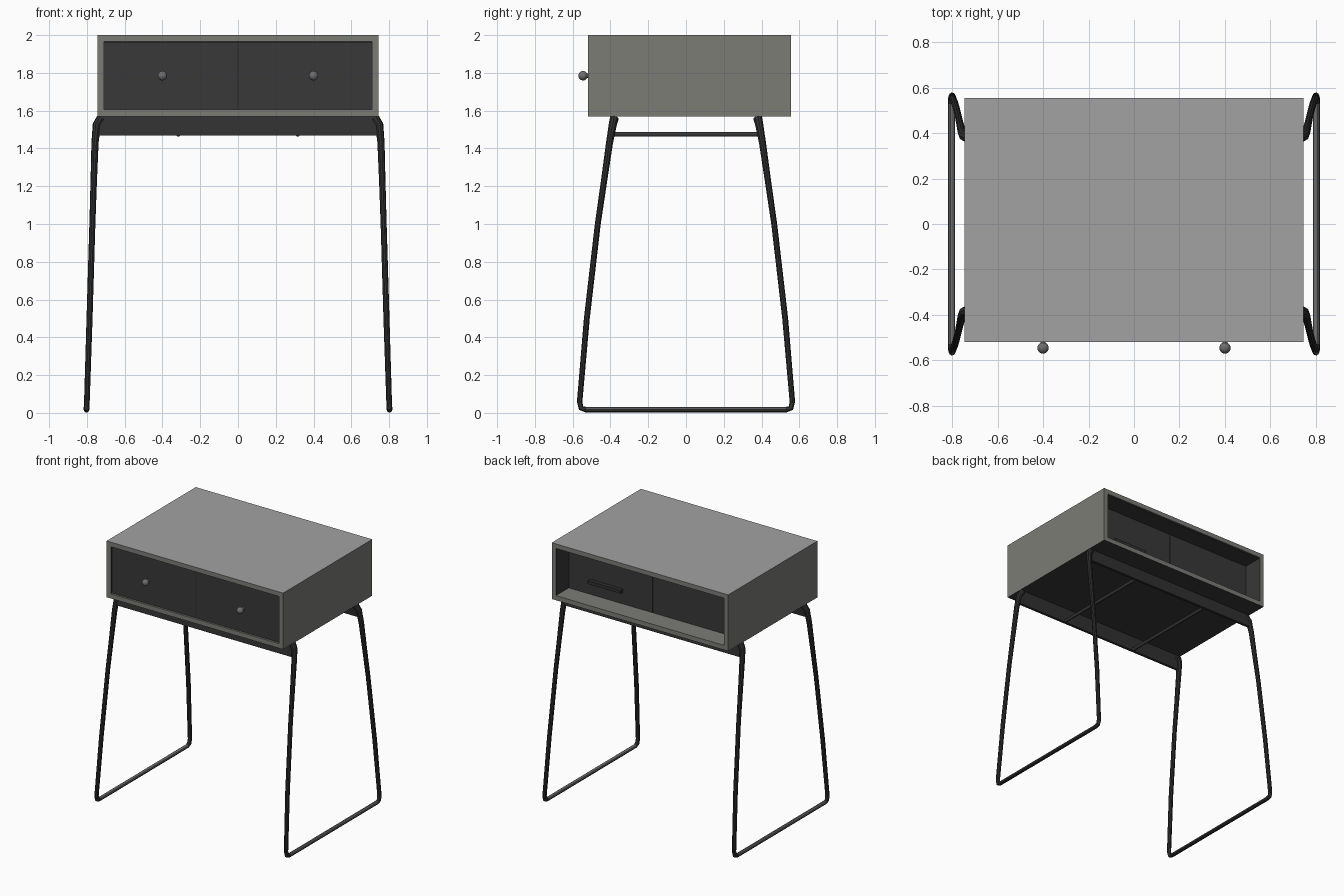
import bpy, bmesh
from mathutils import Vector

old = bpy.data.objects.get("Cube")
if old:
    bpy.data.objects.remove(old, do_unlink=True)


def material(name, r, g, b):
    m = bpy.data.materials.new(name)
    m.use_nodes = True
    m.diffuse_color = (r, g, b, 1)
    bsdf = next(n for n in m.node_tree.nodes if n.type == 'BSDF_PRINCIPLED')
    bsdf.inputs["Base Color"].default_value = (r, g, b, 1)
    bsdf.inputs["Roughness"].default_value = 0.7
    return m


top_grey = material("top_grey", 0.36, 0.36, 0.36)
shell_grey = material("shell_grey", 0.20, 0.20, 0.18)
charcoal = material("charcoal", 0.04, 0.04, 0.04)
steel_black = material("steel_black", 0.03, 0.03, 0.03)
worn_steel = material("worn_steel", 0.16, 0.16, 0.16)


def finish(name, bm, mats):
    me = bpy.data.meshes.new(name)
    bm.to_mesh(me)
    bm.free()
    for m in mats:
        me.materials.append(m)
    ob = bpy.data.objects.new(name, me)
    bpy.context.collection.objects.link(ob)
    return ob


def box(name, lo, hi, mat, facing=None, other=None):
    """Box between two corners; faces turned towards 'facing' take 'other'."""
    lo, hi = Vector(lo), Vector(hi)
    bm = bmesh.new()
    bmesh.ops.create_cube(bm, size=1)
    for v in bm.verts:
        v.co = Vector(a + (b - a) * (c + 0.5) for a, b, c in zip(lo, hi, v.co))
    bm.normal_update()
    if facing:
        for f in bm.faces:
            if f.normal.dot(Vector(facing)) > 0.5:
                f.material_index = 1
    return finish(name, bm, [mat, other] if other else [mat])


# Cabinet shell, open at front and back
X, FRONT, BACK, LOW, HIGH, T = 0.745, -0.52, 0.555, 1.57, 2.0, 0.035
box("cabinet_top", (-X, FRONT, HIGH - T), (X, BACK, HIGH), shell_grey, (0, 0, 1), top_grey)
box("cabinet_floor", (-X, FRONT, LOW), (X, BACK, LOW + T), shell_grey, (0, 0, -1), charcoal)
box("cabinet_ceiling_lining", (-X + T, -0.48, HIGH - T - 0.005),
    (X - T, BACK - 0.01, HIGH - T), charcoal)
for side, s in (("left", 1), ("right", -1)):
    xs = sorted((s * X, s * (X - T)))
    box(side + "_cabinet_side", (xs[0], FRONT, LOW + T), (xs[1], BACK, HIGH - T),
        shell_grey, (-s, 0, 0), charcoal)

    # Drawer with a narrow seam in the middle
    xs = sorted((s * 0.002, s * (X - T)))
    box(side + "_drawer", (xs[0], -0.505, LOW + T), (xs[1], 0.40, HIGH - T - 0.005), charcoal)

    # Knob: lathe-like stem and ball
    for part, radius, depth, y in (("stem", 0.011, 0.04, -0.52), ("knob", 0.025, 0, -0.545)):
        if depth:
            bpy.ops.mesh.primitive_cylinder_add(vertices=16, radius=radius, depth=depth,
                                                location=(s * 0.4, y, 1.785),
                                                rotation=(1.5708, 0, 0))
        else:
            bpy.ops.mesh.primitive_uv_sphere_add(segments=20, ring_count=12, radius=radius,
                                                 location=(s * 0.4, y, 1.785))
        ob = bpy.context.object
        ob.name = side + "_knob_" + part
        ob.data.materials.append(worn_steel)
        bpy.ops.object.shade_smooth_by_angle()

# Pull bar on the back of one drawer
box("rear_pull_bar", (0.25, 0.40, 1.695), (0.53, 0.43, 1.72), steel_black)
box("drawer_seam", (-0.004, -0.506, LOW + T), (0.004, -0.504, HIGH - T), steel_black)

# Half of a leg frame, from the cabinet down to the floor bar: x, y, z, radius
HALF = [(0.725, 0.380, 1.560, 0.024), (0.748, 0.388, 1.525, 0.022),
        (0.757, 0.405, 1.430, 0.019), (0.764, 0.435, 1.220, 0.017),
        (0.771, 0.467, 1.000, 0.016), (0.786, 0.525, 0.500, 0.016),
        (0.800, 0.563, 0.060, 0.015), (0.802, 0.556, 0.026, 0.015),
        (0.802, 0.530, 0.017, 0.015)]


def leg_frame(name, s):
    path = [(s * x, -y, z, r) for x, y, z, r in HALF]
    path += [(s * x, y, z, r) for x, y, z, r in reversed(HALF)]
    cu = bpy.data.curves.new(name, 'CURVE')
    cu.dimensions = '3D'
    cu.bevel_depth = 1
    cu.bevel_resolution = 3
    cu.use_fill_caps = True
    sp = cu.splines.new('POLY')
    sp.points.add(len(path) - 1)
    for p, (x, y, z, r) in zip(sp.points, path):
        p.co = (x, y, z, 1)
        p.radius = r
    ob = bpy.data.objects.new(name, cu)
    bpy.context.collection.objects.link(ob)
    bpy.ops.object.select_all(action='DESELECT')
    ob.select_set(True)
    bpy.context.view_layer.objects.active = ob
    bpy.ops.object.convert(target='MESH')
    ob = bpy.context.object
    ob.data.materials.clear()
    for m in (steel_black, worn_steel):
        ob.data.materials.append(m)
    # Worn upper side of the floor bar
    for f in ob.data.polygons:
        worn = f.center.z < 0.05 and abs(f.center.y) < 0.5 and f.normal.z > 0.2
        f.material_index = 1 if worn else 0
    bpy.ops.object.shade_smooth_by_angle()


leg_frame("left_leg_frame", 1)
leg_frame("right_leg_frame", -1)

# Aprons, leaning outwards like the legs
for name, s in (("front_apron", -1), ("back_apron", 1)):
    ob = box(name, (-0.735, s * 0.385 - 0.01, 1.468), (0.735, s * 0.385 + 0.01, LOW), steel_black)
    for v in ob.data.vertices:
        if v.co.z < 1.5:
            v.co.y += s * 0.015

# Cross rods between the aprons
for name, x in (("left_cross_rod", 0.317), ("right_cross_rod", -0.317)):
    bpy.ops.mesh.primitive_cylinder_add(vertices=12, radius=0.012, depth=0.77,
                                        location=(x, 0, 1.474), rotation=(1.5708, 0, 0))
    bpy.context.object.name = name
    bpy.context.object.data.materials.append(charcoal)
    bpy.ops.object.shade_smooth_by_angle()
